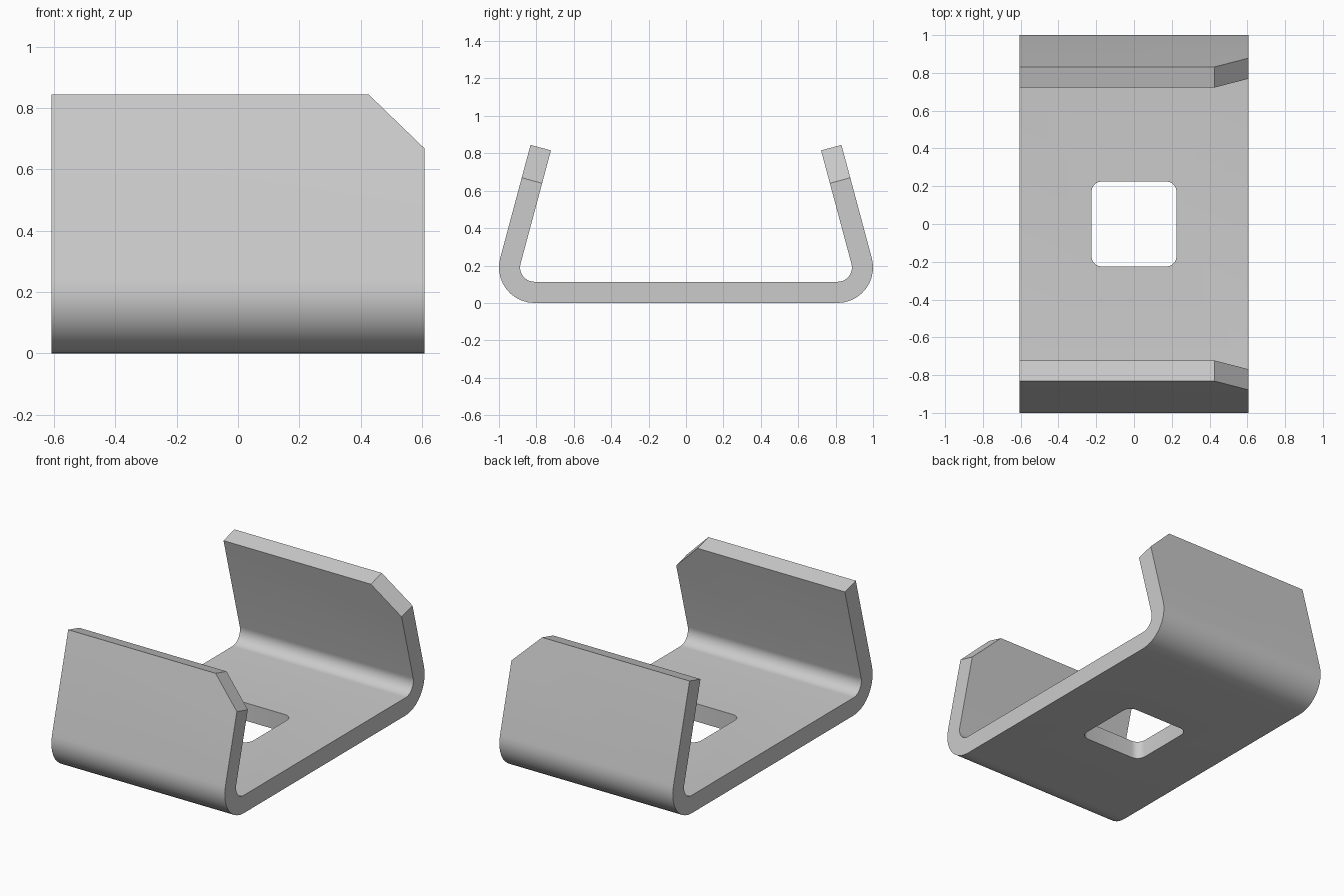
import bpy, bmesh
from math import sin, cos, radians

old = bpy.data.objects.get("Cube")
if old:
    bpy.data.objects.remove(old, do_unlink=True)

HALF_X = 0.607          # half width of the sheet
THICK = 0.113           # sheet thickness
R_OUT = 0.19            # outer bend radius
R_IN = R_OUT - THICK
BEND_Y = 1 - R_OUT      # bend centre
LEAN = 15               # inward lean of the walls, degrees
WALL = 0.627            # straight wall length
CHAMFER = 0.182
HOLE = 0.225            # half size of the square hole
STEPS = 10

steel = bpy.data.materials.new("plain grey steel")
steel.use_nodes = True
grey = (0.6, 0.6, 0.6, 1)
steel.diffuse_color = grey
steel.node_tree.nodes["Principled BSDF"].inputs["Base Color"].default_value = grey


def make_object(name, bm):
    bmesh.ops.recalc_face_normals(bm, faces=bm.faces)
    mesh = bpy.data.meshes.new(name)
    bm.to_mesh(mesh)
    bm.free()
    mesh.materials.append(steel)
    obj = bpy.data.objects.new(name, mesh)
    bpy.context.collection.objects.link(obj)
    return obj


def bend(radius):
    """Half profile from the floor, round the bend, to the wall top."""
    angles = [radians(-90 + (90 + LEAN) * i / STEPS) for i in range(STEPS + 1)]
    pts = [(BEND_Y + radius * cos(a), R_OUT + radius * sin(a)) for a in angles]
    y, z = pts[-1]
    tilt = radians(LEAN)
    return pts + [(y - WALL * sin(tilt), z + WALL * cos(tilt))]


def mirrored(pts):
    return [(-y, z) for y, z in pts]


# Folded sheet: closed profile extruded along x
outer, inner = bend(R_OUT), bend(R_IN)
profile = mirrored(outer)[::-1] + outer + inner[::-1] + mirrored(inner)
bm = bmesh.new()
face = bm.faces.new([bm.verts.new((-HALF_X, y, z)) for y, z in profile])
ext = bmesh.ops.extrude_face_region(bm, geom=[face])
moved = [g for g in ext["geom"] if isinstance(g, bmesh.types.BMVert)]
bmesh.ops.translate(bm, verts=moved, vec=(2 * HALF_X, 0, 0))

# Clipped upper corner of each wall on the +x end
corners = [e for e in bm.edges
           if all(v.co.x > 0 and v.co.z > 0.75 for v in e.verts)]
bmesh.ops.bevel(bm, geom=corners, offset=CHAMFER, offset_type='OFFSET',
                segments=1, affect='EDGES')
bracket = make_object("folded_bracket", bm)

# Rounded square hole in the floor
bm = bmesh.new()
bmesh.ops.create_cube(bm, size=2)
bmesh.ops.scale(bm, verts=bm.verts, vec=(HOLE, HOLE, 0.2))
upright = [e for e in bm.edges if abs(e.verts[0].co.z - e.verts[1].co.z) > 0.1]
bmesh.ops.bevel(bm, geom=upright, offset=0.055, segments=6, profile=0.5,
                affect='EDGES')
cutter = make_object("hole_cutter", bm)
cutter.hide_render = True

cut = bracket.modifiers.new("square hole", 'BOOLEAN')
cut.operation = 'DIFFERENCE'
cut.solver = 'EXACT'
cut.object = cutter
bpy.ops.object.select_all(action='DESELECT')
bracket.select_set(True)
bpy.context.view_layer.objects.active = bracket
bpy.ops.object.modifier_apply(modifier=cut.name)
bpy.data.objects.remove(cutter, do_unlink=True)

# Smooth bends, crisp sheet edges
bpy.ops.object.shade_smooth_by_angle(angle=radians(30))
